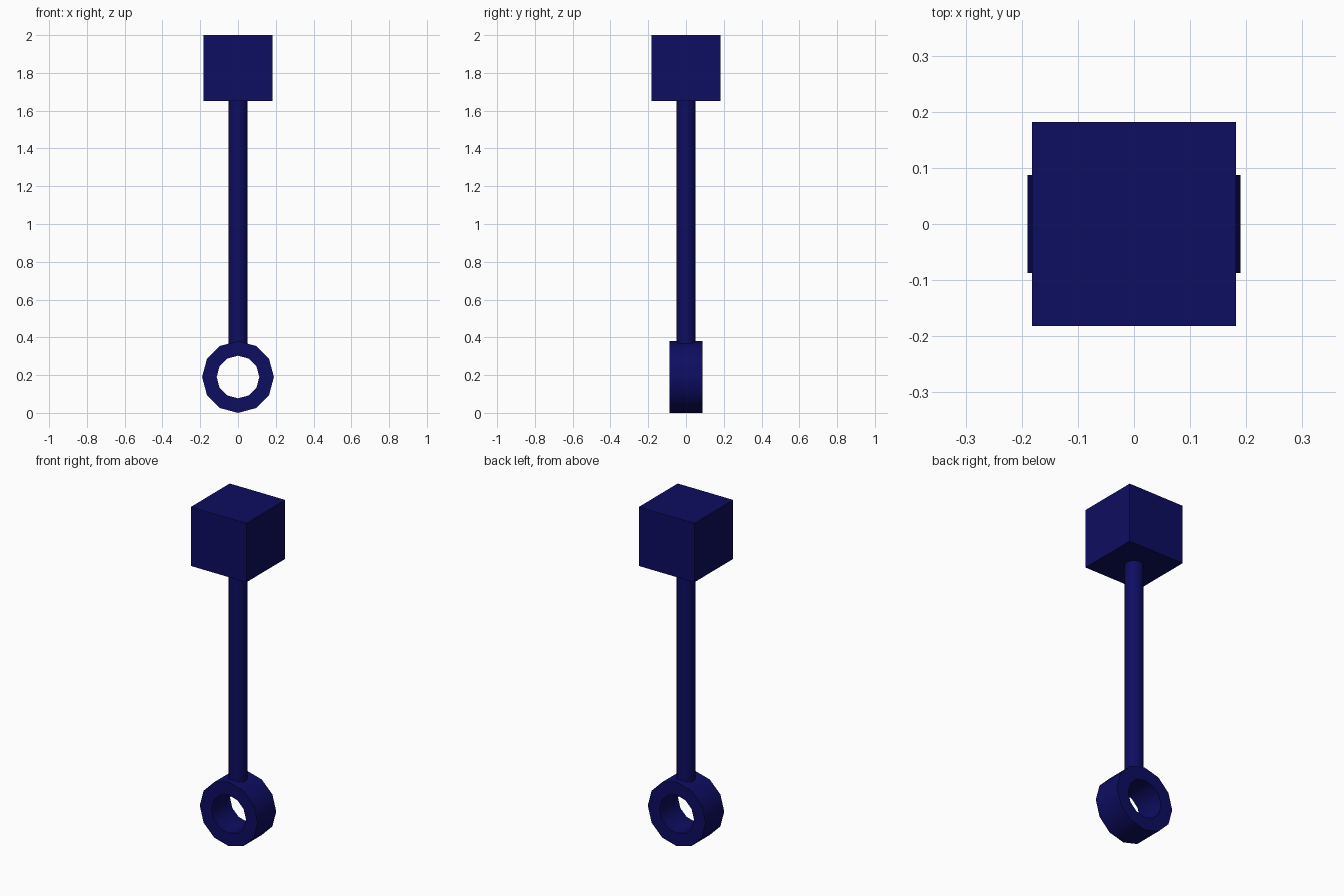
import bpy, bmesh
from math import radians, cos, sin, tau

if "Cube" in bpy.data.objects:
    bpy.data.objects.remove(bpy.data.objects["Cube"])

navy = bpy.data.materials.new("navy")
navy.diffuse_color = (0.004, 0.004, 0.12, 1)
navy.use_nodes = True
navy.node_tree.nodes["Principled BSDF"].inputs["Base Color"].default_value = navy.diffuse_color


def finish(obj, name, smooth=False):
    obj.name = name
    obj.data.name = name
    obj.data.materials.append(navy)
    if smooth:
        bpy.ops.object.select_all(action='DESELECT')
        obj.select_set(True)
        bpy.context.view_layer.objects.active = obj
        bpy.ops.object.shade_smooth_by_angle(angle=radians(35))


# Square block at the top
bpy.ops.mesh.primitive_cube_add(size=1, location=(0, 0, 1.825))
block = bpy.context.object
block.scale = (0.364, 0.364, 0.35)
bpy.ops.object.transform_apply(location=False, rotation=False, scale=True)
finish(block, "top_block")

# Round connecting rod, sunk slightly into the ring
rod_bottom, rod_top = 0.34, 1.65
bpy.ops.mesh.primitive_cylinder_add(vertices=24, radius=0.05, depth=rod_top - rod_bottom,
                                    location=(0, 0, (rod_bottom + rod_top) / 2))
finish(bpy.context.object, "connecting_rod", smooth=True)

# Twelve-sided ring: a rectangular section swept around the y axis
SIDES, OUTER, INNER, HALF = 12, 0.19, 0.113, 0.087
section = [(OUTER, -HALF), (OUTER, HALF), (INNER, HALF), (INNER, -HALF)]
bm = bmesh.new()
loops = []
for i in range(SIDES):
    a = tau * i / SIDES
    loops.append([bm.verts.new((r * cos(a), y, r * sin(a))) for r, y in section])
for i in range(SIDES):
    a, b = loops[i], loops[(i + 1) % SIDES]
    for j in range(4):
        k = (j + 1) % 4
        bm.faces.new((a[j], a[k], b[k], b[j]))
bmesh.ops.recalc_face_normals(bm, faces=bm.faces)
mesh = bpy.data.meshes.new("bearing_ring")
bm.to_mesh(mesh)
bm.free()
ring = bpy.data.objects.new("bearing_ring", mesh)
ring.location = (0, 0, OUTER)
bpy.context.collection.objects.link(ring)
finish(ring, "bearing_ring", smooth=True)
